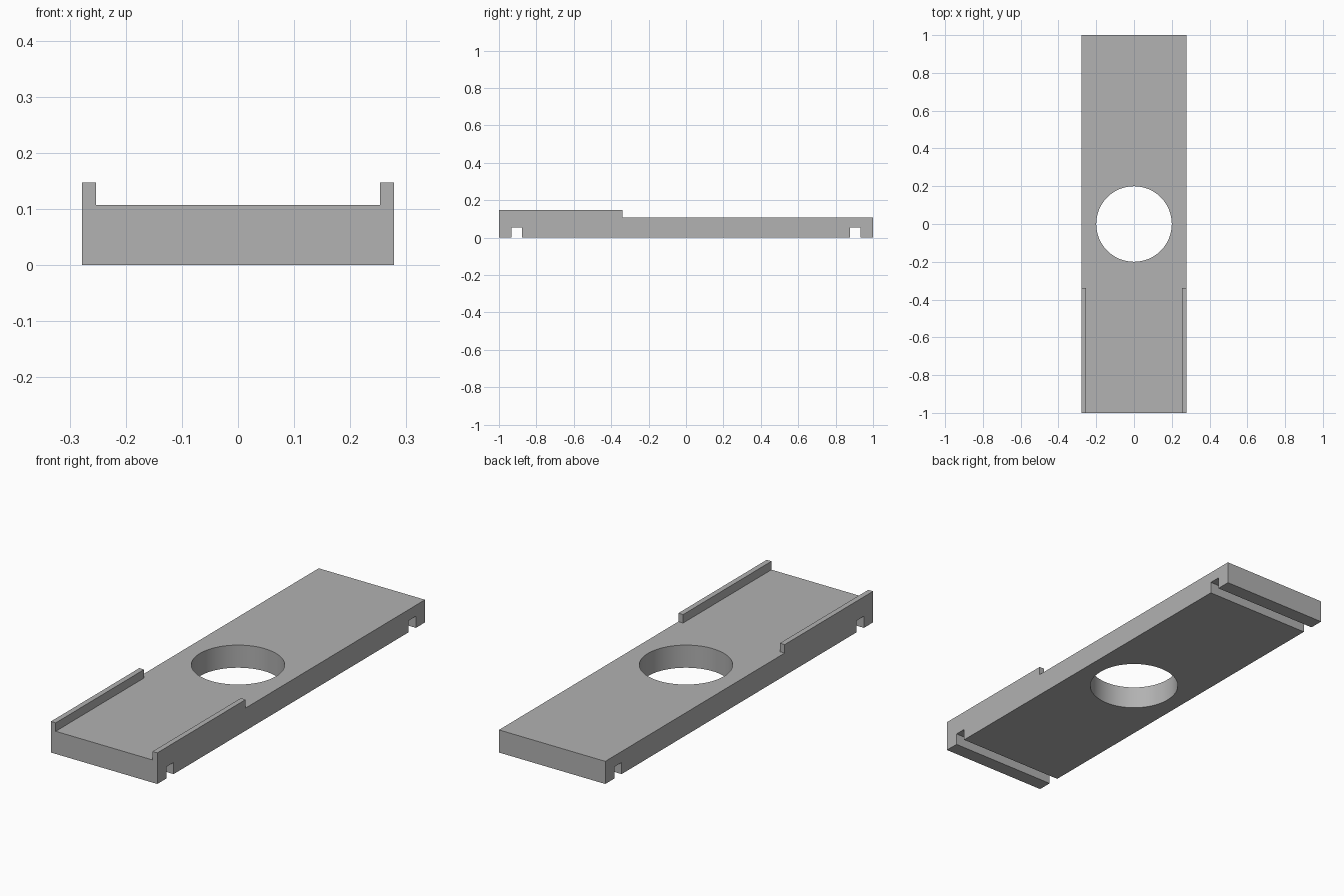
import bpy

if "Cube" in bpy.data.objects:
    bpy.data.objects.remove(bpy.data.objects["Cube"], do_unlink=True)

HALF_WIDTH, DECK_TOP, RAIL_TOP = 0.278, 0.107, 0.147
RAIL_INNER, RAIL_END = 0.253, -0.34
SLOT_Y, SLOT_HALF, SLOT_TOP = 0.905, 0.027, 0.055
HOLE_RADIUS = 0.2

grey = bpy.data.materials.new("plain grey")
grey.use_nodes = True
colour = (0.445, 0.445, 0.445, 1)
grey.diffuse_color = colour
grey.node_tree.nodes["Principled BSDF"].inputs["Base Color"].default_value = colour


def box(name, low, high):
    """Box between two opposite corners."""
    bpy.ops.mesh.primitive_cube_add(size=1)
    ob = bpy.context.object
    ob.name = name
    ob.location = [(a + b) / 2 for a, b in zip(low, high)]
    ob.scale = [b - a for a, b in zip(low, high)]
    bpy.ops.object.transform_apply(location=True, rotation=False, scale=True)
    ob.data.materials.append(grey)
    return ob


# Full-height block that the plate is cut from
plate = box("plate", (-HALF_WIDTH, -1, 0), (HALF_WIDTH, 1, RAIL_TOP))

# Channel between the rails, open space behind them, and two underside slots
cutters = [
    box("channel_cutter", (-RAIL_INNER, -2, DECK_TOP), (RAIL_INNER, 0, 1)),
    box("rear_cutter", (-1, RAIL_END, DECK_TOP), (1, 2, 1)),
]
for name, side in (("front", -1), ("back", 1)):
    y = side * SLOT_Y
    cutters.append(box(name + "_slot_cutter", (-1, y - SLOT_HALF, -1), (1, y + SLOT_HALF, SLOT_TOP)))

# Round hole through the middle
bpy.ops.mesh.primitive_cylinder_add(vertices=96, radius=HOLE_RADIUS, depth=1)
hole = bpy.context.object
hole.name = "hole_cutter"
hole.data.materials.append(grey)
cutters.append(hole)

# Cut everything, then remove the helpers
bpy.ops.object.select_all(action="DESELECT")
plate.select_set(True)
bpy.context.view_layer.objects.active = plate
for cutter in cutters:
    cutter.hide_render = True
    cut = plate.modifiers.new(cutter.name, "BOOLEAN")
    cut.operation = "DIFFERENCE"
    cut.solver = "EXACT"
    cut.object = cutter
    bpy.ops.object.modifier_apply(modifier=cut.name)
    bpy.data.objects.remove(cutter, do_unlink=True)

# Smooth hole wall, sharp edges elsewhere
bpy.ops.object.shade_smooth_by_angle()
